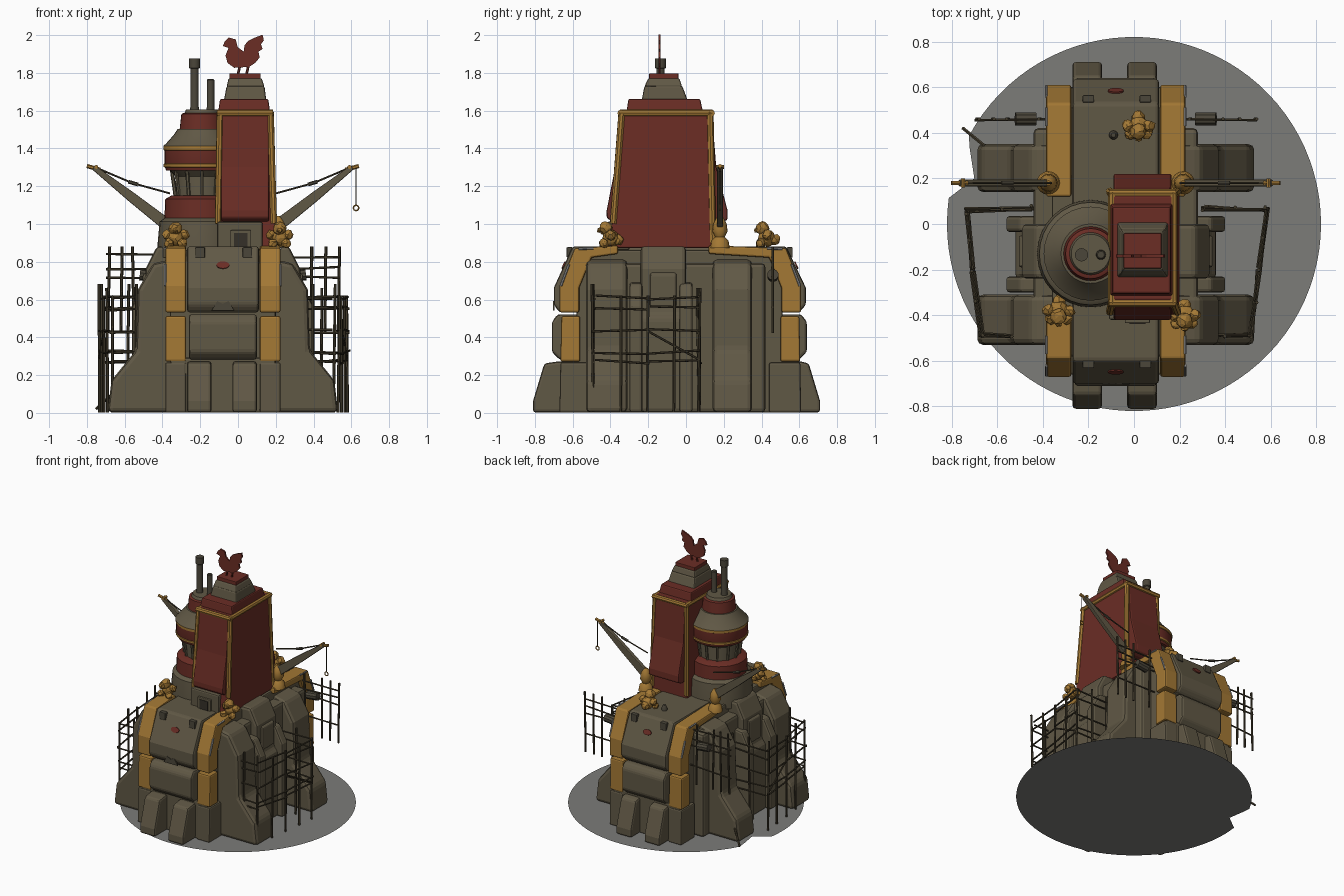
import bpy, bmesh, math, random
from mathutils import Vector

random.seed(4)
CX = -0.08  # mirror line of the fortress


def mat(name, r, g, b):
    m = bpy.data.materials.new(name)
    m.diffuse_color = (r, g, b, 1)
    return m


STONE = mat("stone", 0.118, 0.098, 0.06)
RED = mat("red_paint", 0.145, 0.026, 0.018)
GOLD = mat("gold", 0.37, 0.19, 0.035)
WOOD = mat("dark_wood", 0.055, 0.044, 0.025)
DARK = mat("dark_opening", 0.035, 0.03, 0.022)
BASE = mat("ground_grey", 0.2, 0.2, 0.19)
IRON = mat("iron", 0.07, 0.061, 0.042)
WORN = mat("worn_edge", 0.28, 0.28, 0.28)


def mx(x):
    return 2 * CX - x


def finish(name, bm, m, bevel=0, smooth=False):
    bmesh.ops.recalc_face_normals(bm, faces=bm.faces)
    me = bpy.data.meshes.new(name)
    bm.to_mesh(me)
    bm.free()
    ob = bpy.data.objects.new(name, me)
    bpy.context.collection.objects.link(ob)
    me.materials.append(m)
    if bevel:
        b = ob.modifiers.new("bevel", 'BEVEL')
        b.width, b.segments, b.limit_method = bevel, 2, 'ANGLE'
    if smooth:
        bpy.context.view_layer.objects.active = ob
        ob.select_set(True)
        bpy.ops.object.shade_smooth_by_angle(angle=math.radians(40))
        ob.select_set(False)
    return ob


def prism(name, pts, axis, a, b, m, bevel=0.0):
    """Extrude a 2D outline along an axis from a to b."""
    def P(p, t):
        return {'x': (t, p[0], p[1]), 'y': (p[0], t, p[1])}[axis]
    bm = bmesh.new()
    lo = [bm.verts.new(P(p, a)) for p in pts]
    hi = [bm.verts.new(P(p, b)) for p in pts]
    bm.faces.new(lo)
    bm.faces.new(hi[::-1])
    n = len(pts)
    for i in range(n):
        j = (i + 1) % n
        bm.faces.new((lo[i], lo[j], hi[j], hi[i]))
    return finish(name, bm, m, bevel)


def frustum(name, r0, z0, r1, z1, m, bevel=0.0):
    """Tapered block; r = (x0, x1, y0, y1)."""
    bm = bmesh.new()
    for r, z in ((r0, z0), (r1, z1)):
        for i, j in ((0, 2), (1, 2), (1, 3), (0, 3)):
            bm.verts.new((r[i], r[j], z))
    v = list(bm.verts)
    for f in ((0, 1, 2, 3), (4, 5, 6, 7), (0, 1, 5, 4), (1, 2, 6, 5), (2, 3, 7, 6), (3, 0, 4, 7)):
        bm.faces.new([v[i] for i in f])
    return finish(name, bm, m, bevel)


def box(name, x0, x1, y0, y1, z0, z1, m, bevel=0.0):
    return frustum(name, (x0, x1, y0, y1), z0, (x0, x1, y0, y1), z1, m, bevel)


def lathe(name, x, y, prof, m, n=32):
    bm = bmesh.new()
    rings = [[bm.verts.new((x + r * math.cos(2 * math.pi * i / n), y + r * math.sin(2 * math.pi * i / n), z))
              for i in range(n)] for r, z in prof]
    for A, B in zip(rings, rings[1:]):
        for i in range(n):
            bm.faces.new((A[i], A[(i + 1) % n], B[(i + 1) % n], B[i]))
    bm.faces.new(rings[0][::-1])
    bm.faces.new(rings[-1])
    return finish(name, bm, m, smooth=True)


def rods(name, segs, r, m, n=6):
    bm = bmesh.new()
    for p, q in segs:
        p, q = Vector(p), Vector(q)
        d = q - p
        M = d.to_track_quat('Z', 'Y').to_matrix().to_4x4()
        M.translation = (p + q) / 2
        bmesh.ops.create_cone(bm, cap_ends=True, segments=n, radius1=r, radius2=r, depth=d.length, matrix=M)
    return finish(name, bm, m)


# main body
box("core", -0.44, 0.28, -0.47, 0.42, 0, 0.79, STONE, 0.02)
box("lower_core", -0.36, 0.20, -0.66, 0.60, 0, 0.29, STONE, 0.01)
box("inner_core", -0.36, 0.20, -0.58, 0.51, 0.2, 0.86, STONE, 0.01)
prism("upper_panel", [(-0.67, 0.53), (-0.70, 0.57), (-0.70, 0.66), (-0.6, 0.88), (0.53, 0.88),
                      (0.635, 0.66), (0.635, 0.57), (0.6, 0.53)], 'x', -0.27, 0.11, STONE, 0.015)
prism("middle_panel", [(-0.67, 0.28), (-0.71, 0.32), (-0.71, 0.48), (-0.68, 0.52), (0.61, 0.52),
                       (0.64, 0.48), (0.64, 0.32), (0.6, 0.28)], 'x', -0.26, 0.10, STONE, 0.015)
for x0 in (-0.27, -0.03):
    prism("foot_pair", [(-0.81, 0), (-0.81, 0.06), (-0.75, 0.26), (-0.68, 0.27), (0.61, 0.27),
                        (0.65, 0.26), (0.71, 0.06), (0.71, 0)], 'x', x0, x0 + 0.13, STONE, 0.015)

# gold edge bands, front and back, left and right, with worn outer edges
for x0, x1 in ((-0.385, -0.275), (0.115, 0.225)):
    xo = x0 if x0 < CX else x1
    for f in (lambda y: y, lambda y: -0.06 - y):
        end = -0.18 if f(0) != 0 else -0.36
        prism("gold_upper_band", [(f(y), z) for y, z in ((-0.67, 0.53), (-0.67, 0.67), (-0.59, 0.87), (end, 0.885),
              (end, 0.84), (-0.5, 0.82), (-0.565, 0.66), (-0.565, 0.53))], 'x', x0, x1, GOLD, 0.01)
        prism("gold_lower_band", [(f(y), z) for y, z in ((-0.66, 0.51), (-0.665, 0.27), (-0.56, 0.27), (-0.56, 0.51))],
              'x', x0, x1, GOLD, 0.01)
        prism("band_footing", [(f(y), z) for y, z in ((-0.67, 0), (-0.665, 0.265), (-0.5, 0.265), (-0.5, 0))],
              'x', x0, x1, STONE, 0.01)
        rods("worn_band_edge", [((xo, f(-0.663), 0.67), (xo, f(-0.62), 0.785)), ((xo, f(-0.57), 0.867), (xo, f(-0.49), 0.87))],
             0.007, WORN)

# side buttresses
butt = [(0.1, 0), (0.53, 0), (0.51, 0.17), (0.38, 0.33), (0.37, 0.65), (0.29, 0.79), (0.1, 0.83)]
niche = [(0.1, 0), (0.36, 0), (0.36, 0.5), (0.33, 0.53), (0.33, 0.76), (0.27, 0.88), (0.1, 0.88)]
for s, f in (("right", lambda x: x), ("left", mx)):
    for y0, y1 in ((-0.53, -0.31), (0.14, 0.35)):
        prism(s + "_buttress", [(f(x), z) for x, z in butt], 'y', y0, y1, STONE, 0.025)
    prism(s + "_niche", [(f(x), z) for x, z in niche], 'y', -0.24, 0.0, STONE, 0.02)
    prism(s + "_niche_panel", [(f(x), z) for x, z in ((0.3, 0.56), (0.345, 0.56), (0.345, 0.73), (0.3, 0.76))],
          'y', -0.19, -0.05, STONE, 0.01)
    for y in (-0.265, 0.0):
        prism(s + "_niche_pier", [(f(x), z) for x, z in ((0.2, 0), (0.4, 0), (0.4, 0.56), (0.34, 0.68), (0.2, 0.7))],
              'y', y - 0.035, y + 0.035, STONE, 0.015)

# roof details
for x in (-0.20, 0.05):
    for y in (-0.62, 0.545):
        box("roof_hatch", x - 0.025, x + 0.025, y - 0.012, y + 0.02, 0.82, 0.875, IRON, 0.004)
lathe("roof_vent", -0.09, 0.39, [(0.02, 0.87), (0.02, 0.9), (0.01, 0.92)], IRON, 12)
for y, s in ((-0.648, -1), (0.584, 1)):
    em = lathe("red_seal", 0, 0, [(0.034, -0.004), (0.034, 0.004)], RED, 16)
    em.location, em.scale = (CX, y, 0.78), (1, 0.6, 1)
    em.rotation_euler = (-s * math.radians(65), 0, 0)
prism("dark_notch", [(-0.14, 0.54), (-0.02, 0.54), (-0.05, 0.59), (-0.08, 0.575), (-0.11, 0.59)], 'y', -0.703, -0.695, IRON)

# red slab tower
frustum("red_tower", (-0.11, 0.20, -0.405, 0.145), 0.87, (-0.095, 0.175, -0.335, 0.125), 1.6, RED, 0.008)
prism("tower_front_panel", [(-0.3, 1.58), (-0.35, 1.58), (-0.375, 1.3), (-0.42, 1.07), (-0.42, 1.03), (-0.39, 1.01), (-0.3, 1.01)],
      'x', -0.09, 0.165, RED, 0.01)
prism("tower_back_panel", [(0.1, 1.58), (0.138, 1.58), (0.16, 1.3), (0.22, 1.07), (0.22, 1.02), (0.18, 1.0), (0.1, 1.0)],
      'x', -0.09, 0.165, RED, 0.01)
box("tower_front_bay", -0.11, 0.13, -0.42, -0.3, 0.86, 1.01, STONE, 0.01)
box("bay_window", -0.04, 0.07, -0.435, -0.41, 0.87, 0.965, STONE, 0.005)
box("bay_opening", -0.02, 0.05, -0.439, -0.43, 0.88, 0.95, DARK)
trim = []
for xb, xt in ((-0.105, -0.095), (0.19, 0.172)):
    trim += [((xb, -0.385, 1.0), (xt, -0.34, 1.59)), ((xb, 0.142, 0.9), (xt, 0.128, 1.59)),
             ((xt, -0.35, 1.585), (xt, 0.14, 1.585))]
trim += [((-0.11, y, 1.585), (0.185, y, 1.585)) for y in (-0.345, 0.135)]
rods("tower_gold_trim", trim, 0.018, GOLD, 8)
frustum("tower_red_cap", (-0.105, 0.17, -0.315, 0.09), 1.59, (-0.095, 0.16, -0.305, 0.075), 1.66, RED, 0.008)
frustum("tower_stone_cap", (-0.075, 0.15, -0.235, 0.01), 1.65, (-0.06, 0.14, -0.22, -0.02), 1.73, STONE, 0.01)
frustum("tower_stone_cap_top", (-0.06, 0.14, -0.22, -0.02), 1.725, (-0.05, 0.125, -0.20, -0.035), 1.77, STONE, 0.008)
box("tower_red_plinth", -0.045, 0.12, -0.195, -0.04, 1.765, 1.795, RED, 0.004)

# bird silhouette on top
bird = [(-0.08, 1.94), (-0.07, 1.965), (-0.048, 1.985), (-0.012, 1.975), (-0.002, 1.935), (0.03, 1.91), (0.035, 1.945),
        (0.055, 1.968), (0.09, 1.985), (0.13, 2.0), (0.137, 1.97), (0.122, 1.95), (0.13, 1.925), (0.108, 1.91),
        (0.115, 1.88), (0.09, 1.85), (0.06, 1.83), (-0.02, 1.825), (-0.055, 1.85), (-0.066, 1.89), (-0.05, 1.93)]
prism("bird", bird, 'y', -0.146, -0.134, RED)
rods("bird_legs", [((x, -0.14, 1.79), (x + 0.01, -0.14, 1.835)) for x in (0.0, 0.045)], 0.007, RED)

# round tower in alternating stone and red drums
TX, TY = -0.19, -0.13
for name, prof, m in (
        ("round_base", [(0.235, 0.82), (0.235, 0.9), (0.225, 1.01), (0.2, 1.03)], STONE),
        ("red_skirt", [(0.2, 1.02), (0.195, 1.13), (0.16, 1.15)], RED),
        ("stone_drum", [(0.14, 1.14), (0.14, 1.25), (0.18, 1.29)], STONE),
        ("red_gallery", [(0.19, 1.28), (0.2, 1.31), (0.2, 1.40), (0.18, 1.41)], RED),
        ("gold_ring_low", [(0.19, 1.295), (0.204, 1.30), (0.204, 1.315), (0.195, 1.32)], GOLD),
        ("gold_ring_high", [(0.195, 1.385), (0.204, 1.39), (0.204, 1.41), (0.18, 1.412)], GOLD),
        ("stone_collar", [(0.206, 1.41), (0.19, 1.425), (0.15, 1.47), (0.13, 1.5)], STONE),
        ("red_crown", [(0.12, 1.49), (0.11, 1.58), (0.1, 1.585)], RED),
        ("stone_crown", [(0.095, 1.58), (0.085, 1.605)], STONE)):
    lathe(name, TX, TY, prof, m)
rods("drum_ribs", [((TX + 0.142 * math.cos(a), TY + 0.142 * math.sin(a), 1.15),
                    (TX + 0.16 * math.cos(a), TY + 0.16 * math.sin(a), 1.28))
                   for a in [i * math.pi / 6 for i in range(12)]], 0.01, STONE)
lathe("tall_chimney", -0.23, -0.135, [(0.028, 1.58), (0.022, 1.62), (0.022, 1.82), (0.029, 1.825), (0.029, 1.875)], IRON, 16)
lathe("short_chimney", -0.145, -0.135, [(0.024, 1.58), (0.02, 1.62), (0.02, 1.76), (0.015, 1.765)], IRON, 16)

# cranes
boom = [(0.2, 0.98), (0.25, 0.98), (0.42, 1.12), (0.61, 1.285), (0.60, 1.31), (0.40, 1.17), (0.21, 1.03)]
for s, f in (("right", lambda x: x), ("left", mx)):
    prism(s + "_boom", [(f(x), z) for x, z in boom], 'y', 0.165, 0.195, STONE, 0.005)
    rods(s + "_boom_tip", [((f(0.57), 0.18, 1.285), (f(0.64), 0.18, 1.305)), ((f(0.59), 0.16, 1.3), (f(0.59), 0.20, 1.3))], 0.011, GOLD)
    rods(s + "_crane_cable", [((f(0.6), 0.18, 1.3), (f(0.4), 0.18, 1.215)), ((f(0.4), 0.18, 1.215), (f(0.2), 0.18, 1.16))], 0.005, WOOD)
    rods(s + "_cable_block", [((f(0.42), 0.18, 1.222), (f(0.37), 0.18, 1.207))], 0.01, IRON)
    lathe(s + "_crane_post", f(0.215), 0.18, [(0.052, 0.87), (0.045, 0.91), (0.025, 0.93), (0.04, 0.96), (0.035, 1.0),
                                             (0.02, 1.03), (0.01, 1.04)], GOLD, 16)
rods("hook_line", [((0.625, 0.18, 1.3), (0.625, 0.18, 1.1))], 0.003, WOOD)
bpy.ops.mesh.primitive_torus_add(location=(0.625, 0.18, 1.083), rotation=(math.pi / 2, 0, 0), major_radius=0.014,
                                 minor_radius=0.004, major_segments=16, minor_segments=6)
bpy.context.object.name = "hook_ring"
bpy.context.object.data.materials.append(GOLD)

# small gold guardian statues
blobs = [(0, 0, 0.05, 0.045), (0, -0.025, 0.1, 0.036), (0.045, 0.0, 0.065, 0.027), (-0.045, 0.0, 0.065, 0.027),
         (0.035, -0.035, 0.02, 0.025), (-0.035, -0.035, 0.02, 0.025), (0.0, 0.04, 0.04, 0.03), (0, -0.055, 0.09, 0.015)]
for x, y in ((-0.33, -0.38), (0.22, -0.40), (0.02, 0.43)):
    bm = bmesh.new()
    for bx, by, bz, r in blobs:
        for v in bmesh.ops.create_icosphere(bm, subdivisions=2, radius=r)["verts"]:
            v.co += Vector((x + bx, y + by, 0.875 + bz)) + Vector([random.uniform(-0.004, 0.004) for _ in range(3)])
    finish("guardian_statue", bm, GOLD)

# scaffolding around both flanks
poles, rails = [], []
J = lambda: random.uniform(-0.012, 0.012)
for path in ([(0.30, 0.07), (0.58, 0.07), (0.55, -0.20), (0.51, -0.49), (0.28, -0.50)],
             [(-0.44, 0.07), (-0.735, 0.06), (-0.71, -0.2), (-0.67, -0.49), (-0.42, -0.5)]):
    for (ax, ay), (bx, by) in zip(path, path[1:]):
        for t in (0.02, 0.5):
            px, py = ax + (bx - ax) * t, ay + (by - ay) * t
            poles.append(((px, py, 0), (px + J(), py + J(), random.choice((0.62, 0.66, 0.68)))))
        for z in (0.27, 0.32, 0.43, 0.55, 0.61):
            rails.append(((ax + J(), ay + J(), z + J()), (bx + J(), by + J(), z + J())))
    (ax, ay), (bx, by) = path[1], path[2]
    rails.append(((ax, ay, 0.28), (bx, by, 0.43)))

# taller rear racks with working planks
for f in (lambda x: x, mx):
    for x in (0.25, 0.39, 0.46, 0.53):
        poles.append(((f(x), 0.46, 0.42), (f(x) + J(), 0.46, 0.88)))
    for z in (0.55, 0.72, 0.76, 0.83):
        rails.append(((f(0.2), 0.46, z + J()), (f(0.54), 0.455, z + J())))
    rods("rack_hub", [((f(0.27), 0.46, 0.72), (f(0.36), 0.46, 0.73))], 0.03, IRON, 10)
poles.append(((-0.75, 0.42, 0.02), (-0.64, 0.33, 0.12)))
rods("scaffold_poles", poles, 0.008, WOOD)
rods("scaffold_rails", rails, 0.006, WOOD)

# lift everything a hair so the notched ground disc is the lowest surface
for ob in bpy.data.objects:
    ob.location.z += 0.002
bm = bmesh.new()
disc = [(0.82 * math.cos(math.radians(a)), 0.82 * math.sin(math.radians(a))) for a in range(-188, 156, 4)]
bm.faces.new([bm.verts.new((x, y, 0)) for x, y in disc + [(-0.72, 0.33), (-0.70, 0.20)]])
finish("ground_disc", bm, BASE)
